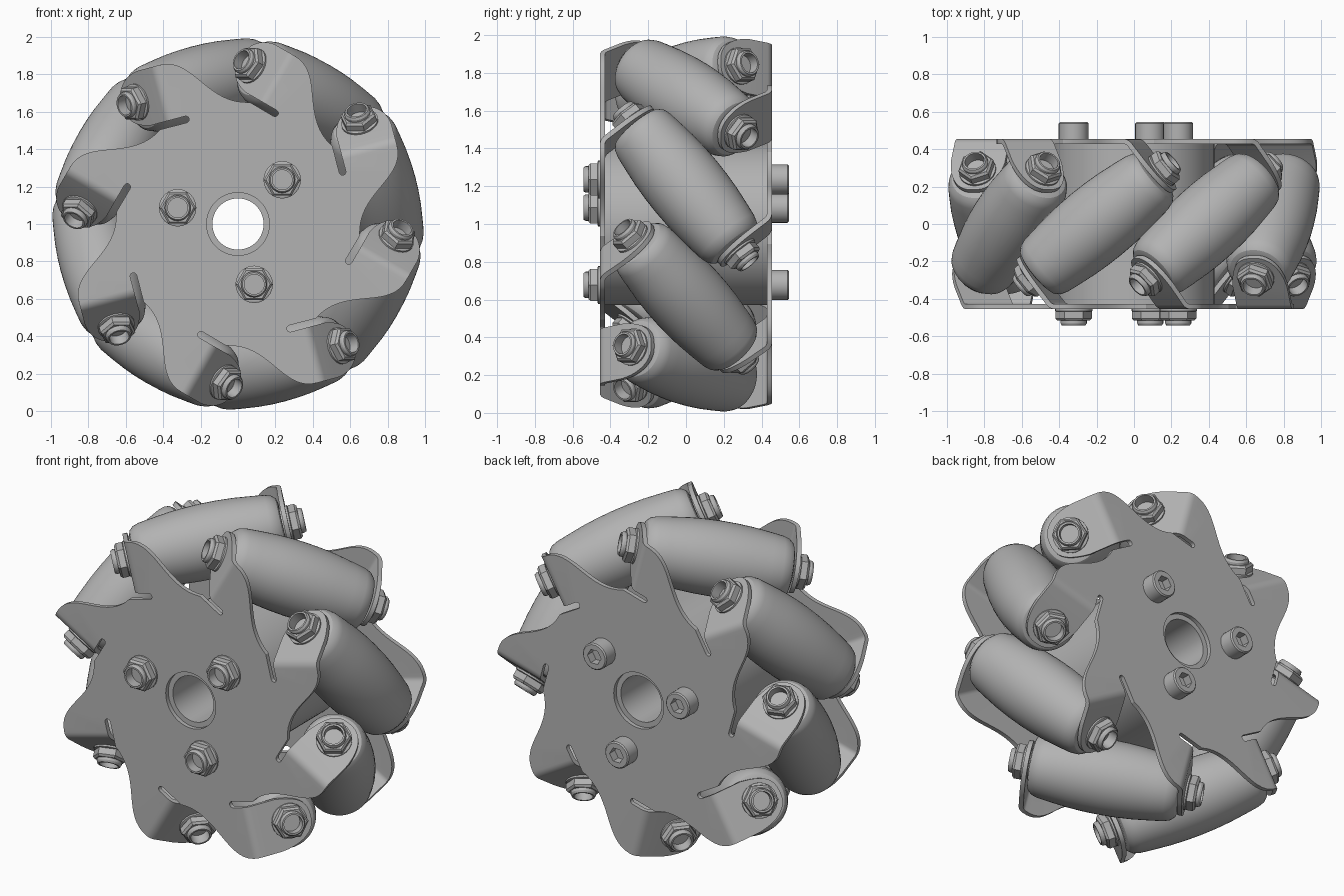
import bpy, bmesh
from math import sin, cos, pi, radians
from mathutils import Vector, Matrix
from mathutils.geometry import interpolate_bezier

if "Cube" in bpy.data.objects:
    bpy.data.objects.remove(bpy.data.objects["Cube"], do_unlink=True)

COUNT = 8                    # rollers around the wheel
STEP = 2 * pi / COUNT
PHASE = radians(15)          # angle of the first roller's middle
TILT = radians(51.5)         # roller axis against the wheel axis
AXIS_R = 0.77                # distance of roller axes from the wheel axis
PLATE_Y, THICK = 0.442, 0.026
TAB_S = 0.44                 # tab position along a roller axis
CENTRE = Matrix.Translation((0, 0, 1))

metal = bpy.data.materials.new("grey_metal")
metal.use_nodes = True
grey = (0.45, 0.45, 0.45, 1)
metal.diffuse_color = grey
metal.node_tree.nodes["Principled BSDF"].inputs["Base Color"].default_value = grey


def finish(bm, name):
    bmesh.ops.remove_doubles(bm, verts=bm.verts, dist=1e-5)
    bmesh.ops.recalc_face_normals(bm, faces=bm.faces)
    mesh = bpy.data.meshes.new(name)
    bm.to_mesh(mesh)
    bm.free()
    mesh.materials.append(metal)
    return mesh


def smooth(mesh):
    for p in mesh.polygons:
        p.use_smooth = True
    mesh.set_sharp_from_angle(angle=radians(28))


def place(name, mesh, matrix):
    ob = bpy.data.objects.new(name, mesh)
    bpy.context.collection.objects.link(ob)
    ob.matrix_world = CENTRE @ matrix
    return ob


def lathe(name, profile, segs=24):
    """Turn (radius, height[, hexagonal]) points round local z."""
    bm = bmesh.new()
    rings = []
    for r, z, *hexed in profile:
        ring = []
        for i in range(segs):
            a = 2 * pi * i / segs
            k = cos(pi / 6) / cos(a % (pi / 3) - pi / 6) if hexed else 1
            ring.append(bm.verts.new((r * k * cos(a), r * k * sin(a), z)))
        rings.append(ring)
    for lo, hi in zip(rings, rings[1:]):
        for i in range(segs):
            j = (i + 1) % segs
            bm.faces.new((lo[i], lo[j], hi[j], hi[i]))
    mesh = finish(bm, name)
    smooth(mesh)
    return mesh


def wheel_point(rho, tau, y, phi):
    """Radial and tangential position in the frame of the roller at angle phi."""
    return Vector((rho * cos(phi) - tau * sin(phi), y, rho * sin(phi) + tau * cos(phi)))


def aim(pos, direction):
    return Matrix.Translation(pos) @ direction.to_track_quat('Z', 'Y').to_matrix().to_4x4()


def bezier(*pts, n=12):
    return [v.to_2d() for v in interpolate_bezier(*[Vector((*p, 0)) for p in pts], n)]


# Slotted side plate with bent tabs
def side_plate():
    bm = bmesh.new()
    bend_r = 0.05
    lead = bend_r * math_tan(TILT / 2)
    bend_tau = (TAB_S - PLATE_Y * cos(TILT)) / sin(TILT)
    start = bend_tau - lead
    outer, inner, slot_r = 0.93, 0.63, 0.018
    slot_mid = inner - slot_r
    # one lobe: swept edge, bend line, relief slot
    lobe = bezier((0.612, -0.23), (0.66, 0), (0.93, 0), (outer, start), n=18)
    bend_at = len(lobe) - 1
    lobe.append(Vector((inner, start)))
    for i in range(9):
        a = pi * i / 8
        lobe.append(Vector((slot_mid + slot_r * cos(a), 0.125 - slot_r * sin(a))))
    # tab outline: radial position, distance past the bend
    tab = [Vector((outer, 0.12))]
    tab += bezier((outer, 0.14), (0.92, 0.27), (0.86, 0.34), (0.79, 0.34))
    tab += bezier((0.77, 0.34), (0.68, 0.34), (0.65, 0.28), (inner, 0.16))
    loop, tabs = [], []
    for k in range(COUNT):
        phi = PHASE + k * STEP
        verts = [bm.verts.new(wheel_point(p.x, p.y, -PLATE_Y, phi)) for p in lobe]
        loop += verts
        tabs.append((phi, verts[bend_at], verts[bend_at + 1]))
    hole = [bm.verts.new(wheel_point(0.168, 0, -PLATE_Y, 2 * pi * i / 48)) for i in range(48)]
    edges = [bm.edges.new((ring[i - 1], ring[i])) for ring in (loop, hole) for i in range(len(ring))]
    bmesh.ops.triangle_fill(bm, edges=edges, use_beauty=True, normal=(0, -1, 0))
    for phi, a, b in tabs:
        for i in range(1, 6):
            t = TILT * i / 5
            tau, y = start + bend_r * sin(t), -PLATE_Y + bend_r * (1 - cos(t))
            c, d = [bm.verts.new(wheel_point(r, tau, y, phi)) for r in (outer, inner)]
            bm.faces.new((a, b, d, c))
            a, b = c, d
        rim = [bm.verts.new(wheel_point(p.x, bend_tau + p.y * cos(TILT),
                                        -PLATE_Y + p.y * sin(TILT), phi)) for p in tab]
        bm.faces.new([b, a] + rim)
    return finish(bm, "side_plate")


def math_tan(a):
    return sin(a) / cos(a)


plate_mesh = side_plate()
turn = Matrix.Rotation(pi, 4, Vector((cos(PHASE), 0, sin(PHASE))))
for name, m in (("front_plate", Matrix()), ("back_plate", turn)):
    ob = place(name, plate_mesh.copy(), m)
    mod = ob.modifiers.new("thickness", 'SOLIDIFY')
    mod.thickness, mod.offset = THICK, 0
    bpy.ops.object.select_all(action='DESELECT')
    ob.select_set(True)
    bpy.context.view_layer.objects.active = ob
    bpy.ops.object.modifier_apply(modifier="thickness")
    smooth(ob.data)

# Barrel roller, with a spacer collar at each end
half = [(0, 0.43), (0.09, 0.43), (0.09, 0.42), (0.125, 0.42), (0.15, 0.412),
        (0.17, 0.39), (0.181, 0.355), (0.19, 0.29), (0.203, 0.18), (0.209, 0.09)]
roller = lathe("roller", half + [(0.211, 0)] + [(r, -z) for r, z in reversed(half)], 48)

# Flanged lock nut with a hollow collar
nut = lathe("nut", [(0, 0), (0.1, 0), (0.1, 0.01), (0.092, 0.014), (0.098, 0.014, True),
                    (0.098, 0.05, True), (0.086, 0.062, True), (0.07, 0.062), (0.07, 0.076),
                    (0.063, 0.088), (0.053, 0.088), (0.053, 0.03), (0, 0.03)])

# Socket cap screw
screw = lathe("cap_screw", [(0, 0), (0.08, 0), (0.08, 0.083), (0.073, 0.09),
                            (0.046, 0.09, True), (0.046, 0.04, True), (0, 0.04)])

# Rollers and the nuts on their tabs
for k in range(COUNT):
    phi = PHASE + k * STEP
    axis = wheel_point(0, sin(TILT), -cos(TILT), phi)
    mid = wheel_point(AXIS_R, 0, 0, phi)
    place(f"roller_{k + 1}", roller, aim(mid, axis))
    for side, d in (("front", axis), ("back", -axis)):
        place(f"{side}_roller_nut_{k + 1}", nut, aim(mid + d * (TAB_S + THICK / 2), d))

# Hub drum with its bore
hub = lathe("hub", [(0.137, -0.43), (0.43, -0.43), (0.43, 0.43), (0.137, 0.43), (0.137, -0.43)], 64)
place("hub", hub, Matrix.Rotation(pi / 2, 4, 'X'))

# Hub fasteners: nuts in front, screws behind
for k in range(3):
    phi = radians(45 + 120 * k)
    face = PLATE_Y + THICK / 2
    place(f"hub_nut_{k + 1}", nut, aim(wheel_point(0.334, 0, -face, phi), Vector((0, -1, 0))))
    place(f"hub_screw_{k + 1}", screw, aim(wheel_point(0.334, 0, face, phi), Vector((0, 1, 0))))
